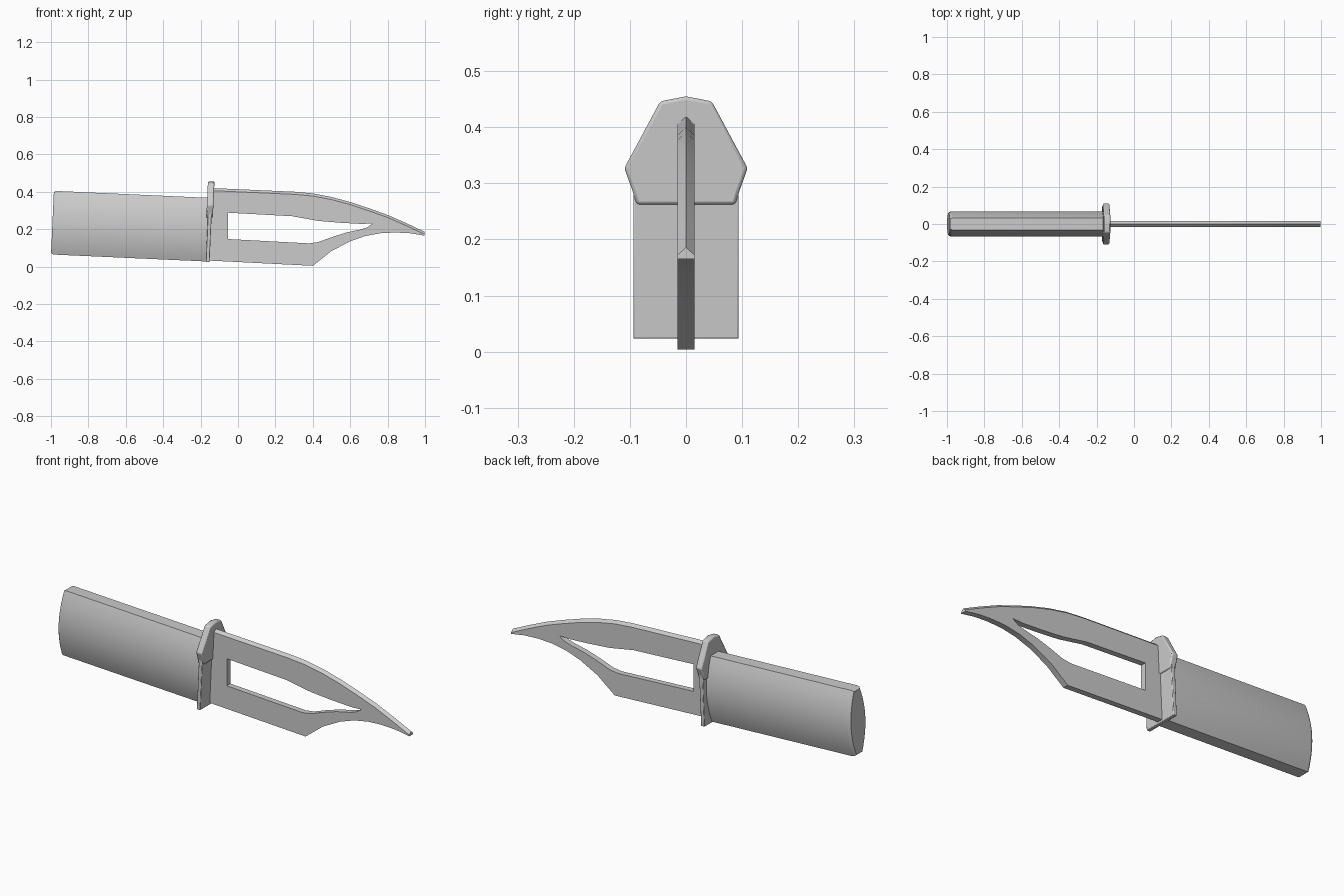
import bpy
import bmesh
from mathutils import Vector

cube = bpy.data.objects.get("Cube")
if cube:
    bpy.data.objects.remove(cube, do_unlink=True)

steel = bpy.data.materials.new("plain grey")
steel.use_nodes = True
GREY = (0.6, 0.6, 0.6, 1)
steel.diffuse_color = GREY
steel.node_tree.nodes["Principled BSDF"].inputs["Base Color"].default_value = GREY

TILT = 0.045  # the knife leans slightly point-down


def finish(bm, name, bevel=0.0, angle=0.6):
    """Turn a bmesh into a shaded object."""
    bmesh.ops.recalc_face_normals(bm, faces=bm.faces)
    mesh = bpy.data.meshes.new(name)
    bm.to_mesh(mesh)
    bm.free()
    mesh.materials.append(steel)
    obj = bpy.data.objects.new(name, mesh)
    bpy.context.collection.objects.link(obj)
    if bevel:
        mod = obj.modifiers.new("soft edges", "BEVEL")
        mod.width, mod.segments, mod.limit_method = bevel, 2, "ANGLE"
    bpy.ops.object.select_all(action="DESELECT")
    obj.select_set(True)
    bpy.context.view_layer.objects.active = obj
    bpy.ops.object.shade_smooth_by_angle(angle=angle)
    return obj


def bridge(bm, a, b):
    """Join two closed rings of vertices with quads."""
    for i in range(len(a)):
        j = (i + 1) % len(a)
        bm.faces.new((a[i], a[j], b[j], b[i]))


def loft(name, rings, **kw):
    bm = bmesh.new()
    loops = [[bm.verts.new(p) for p in ring] for ring in rings]
    for a, b in zip(loops, loops[1:]):
        bridge(bm, a, b)
    bm.faces.new(loops[0])
    bm.faces.new(loops[-1])
    return finish(bm, name, **kw)


# Handle: a tall lens section with cut-off ends, slightly rounded at the butt
def handle_ring(x, z, inset):
    steps = [i / 8 - 1 for i in range(17)]
    side = [(0.032 + 0.035 * (1 - t * t) - inset, t * (0.17 - inset)) for t in steps]
    outline = side + [(-y, h) for y, h in reversed(side)]
    return [Vector((x + TILT * h, y, z + h)) for y, h in outline]


loft("handle", [handle_ring(x, 0.19 - TILT * x, inset) for x, inset in
                ((-0.992, 0.008), (-0.985, 0.002), (-0.975, 0), (-0.15, 0))])


# Guard: a thin lower plate and a thick faceted head
def guard_part(name, half, x0, x1, bevel):
    outline = half + [(-y, z) for y, z in reversed(half) if y > 0]
    return loft(name, [[(x + TILT * (z - 0.25), y, z) for y, z in outline]
                       for x in (x0, x1)], bevel=bevel)


guard_part("guard_plate", [(0.094, 0.023), (0.094, 0.3)], -0.162, -0.142, 0.003)
guard_part("guard_head",
           [(0, 0.455), (0.046, 0.446), (0.11, 0.327), (0.094, 0.283), (0.088, 0.262)],
           -0.17, -0.135, 0.006)

# Blade: skeleton outline with a peaked spine
spine = [(-0.15, 0.406), (0.1, 0.395), (0.3, 0.386), (0.4, 0.377), (0.5, 0.358),
         (0.6, 0.331), (0.7, 0.298), (0.8, 0.262), (0.9, 0.218), (0.998, 0.172)]
edge = [(0.998, 0.165), (0.92, 0.178), (0.84, 0.182), (0.76, 0.178), (0.68, 0.163),
        (0.6, 0.135), (0.5, 0.083), (0.4, 0.004), (-0.155, 0.032)]
window = [(-0.054, 0.288), (-0.054, 0.147), (0.38, 0.124), (0.43, 0.131),
          (0.5, 0.157), (0.58, 0.182), (0.65, 0.197), (0.69, 0.209), (0.72, 0.23),
          (0.66, 0.228), (0.55, 0.234), (0.43, 0.244), (0.29, 0.269), (0.2, 0.274)]
HALF = 0.015
RIDGE = 0.014

bm = bmesh.new()
caps = {-HALF: [], HALF: []}
for loop, raised in ((spine + edge, len(spine)), (window, 0)):
    rings = []
    for y in (-HALF, 0, HALF):
        lift = [RIDGE if y == 0 and i < raised else 0 for i in range(len(loop))]
        rings.append([bm.verts.new((x, y, z + up)) for (x, z), up in zip(loop, lift)])
    bridge(bm, rings[0], rings[1])
    bridge(bm, rings[1], rings[2])
    for y, ring in ((-HALF, rings[0]), (HALF, rings[2])):
        caps[y] += [bm.edges.get((ring[i - 1], ring[i])) for i in range(len(ring))]
for edges in caps.values():
    bmesh.ops.triangle_fill(bm, edges=edges, use_beauty=True, normal=(0, -1, 0))
finish(bm, "blade")
